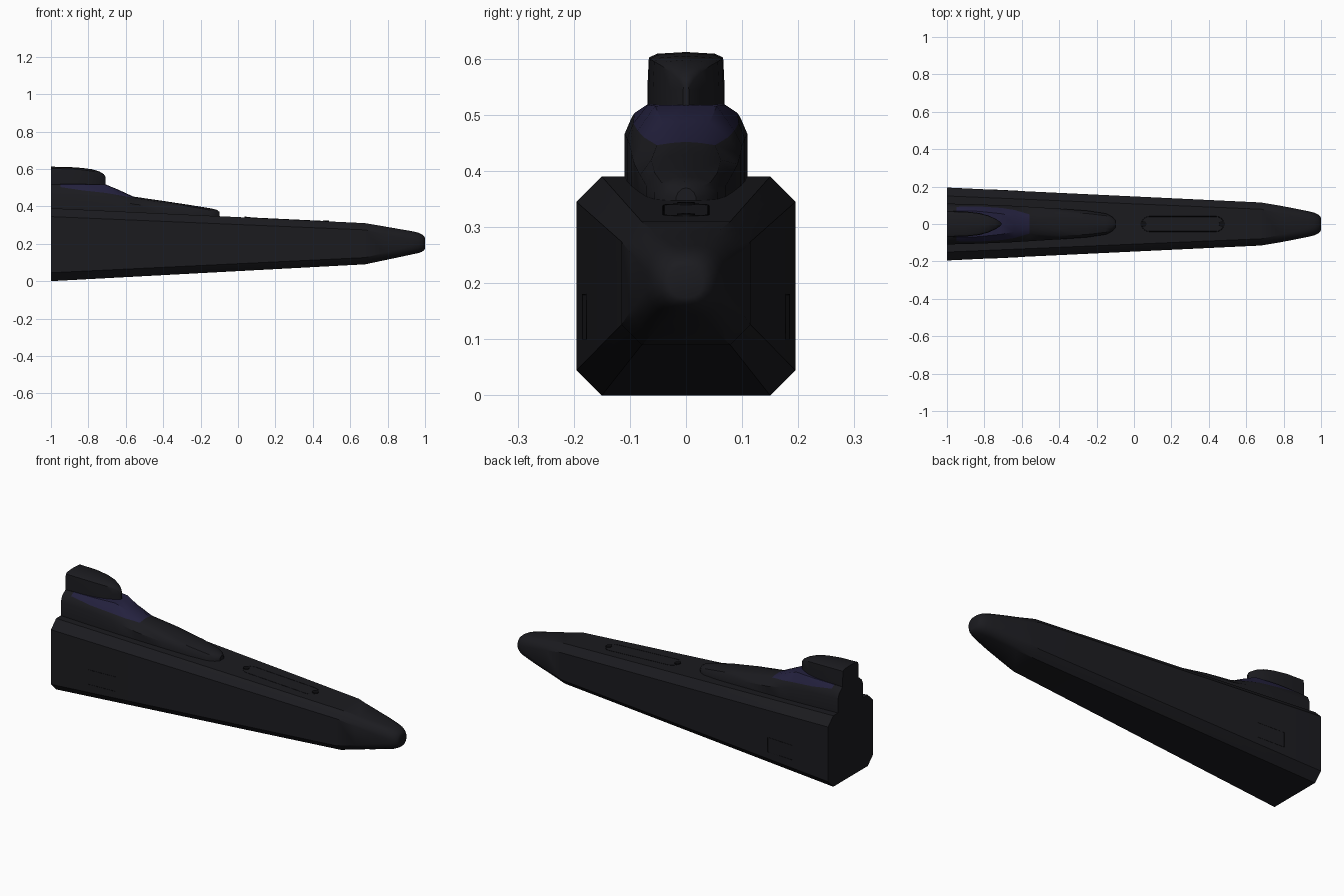
import bpy, bmesh, math

if "Cube" in bpy.data.objects:
    bpy.data.objects.remove(bpy.data.objects["Cube"])


def material(name, rgb):
    m = bpy.data.materials.new(name)
    m.diffuse_color = (*rgb, 1)
    m.use_nodes = True
    m.node_tree.nodes["Principled BSDF"].inputs["Base Color"].default_value = m.diffuse_color
    return m


HULL = material("dark_hull", (0.011, 0.011, 0.014))
GLASS = material("violet_glass", (0.017, 0.015, 0.048))
LINE = material("panel_line", (0.004, 0.004, 0.005))


def finish(obj, angle=30):
    bpy.ops.object.select_all(action='DESELECT')
    obj.select_set(True)
    bpy.context.view_layer.objects.active = obj
    bpy.ops.object.shade_smooth_by_angle(angle=math.radians(angle))


def loft(name, rings, mats, pick=None, angle=30):
    """Skin closed rings along x, with flat caps at both ends."""
    bm = bmesh.new()
    vs = [[bm.verts.new(p) for p in r] for r in rings]
    n = len(rings[0])
    for i in range(len(rings) - 1):
        for j in range(n):
            k = (j + 1) % n
            f = bm.faces.new((vs[i][j], vs[i][k], vs[i + 1][k], vs[i + 1][j]))
            if pick and pick(i, j):
                f.material_index = 1
    bm.faces.new(vs[0])
    bm.faces.new(vs[-1])
    bmesh.ops.recalc_face_normals(bm, faces=bm.faces)
    me = bpy.data.meshes.new(name)
    bm.to_mesh(me)
    bm.free()
    for m in mats:
        me.materials.append(m)
    obj = bpy.data.objects.new(name, me)
    bpy.context.collection.objects.link(obj)
    finish(obj, angle)
    return obj


def hull_ring(x, w, z0, z1, c, rnd):
    """Rectangle with corners blended from chamfer (rnd 0) to arc (rnd 1)."""
    zc, h = (z0 + z1) / 2, (z1 - z0) / 2
    ring = []
    for q in range(4):
        sy, sz = ((1, 1), (-1, 1), (-1, -1), (1, -1))[q]
        for k in range(5):
            t = k / 4 if q % 2 == 0 else 1 - k / 4
            a = t * math.pi / 2
            u = (1 - rnd) * (1 - t) + rnd * math.cos(a)
            v = (1 - rnd) * t + rnd * math.sin(a)
            ring.append((x, sy * (w - c + c * u), zc + sz * (h - c + c * v)))
    return ring


# Main hull with chamfered body and rounded nose
hull = [(-1, .195, 0, .39, .045, 0), (.68, .115, .09, .31, .036, 0),
        (.78, .098, .111, .293, .04, .5), (.86, .083, .128, .279, .044, .9),
        (.93, .069, .143, .267, .046, 1), (.965, .06, .15, .259, .045, 1),
        (.985, .05, .158, .249, .04, 1), (.996, .04, .166, .239, .034, 1),
        (1, .03, .174, .23, .026, 1)]
loft("main_hull", [hull_ring(*s) for s in hull], [HULL])


def half_ring(x, pts):
    """Mirror a half profile running from base edge to the top centre."""
    return [(x, y, z) for y, z in pts] + [(x, -y, z) for y, z in pts[-2::-1]]


def deck(x):
    return .39 - .08 * (x + 1) / 1.68


def flank(x):
    return .195 - .08 * (x + 1) / 1.68


# Dorsal fairing: x, side width, shoulder z, inner width, inner z, top width, top z
fairing = [(-1, .11, .465, .097, .495, .07, .517),
           (-.95, .108, .463, .092, .503, .07, .518),
           (-.83, .105, .458, .094, .485, .068, .518),
           (-.71, .1, .445, .086, .472, .055, .516),
           (-.64, .097, .43, .075, .46, .042, .487),
           (-.56, .092, .412, .052, .446, .025, .45),
           (-.4, .082, .393, .062, .42, .03, .427),
           (-.25, .071, .374, .056, .397, .028, .404),
           (-.15, .056, .362, .044, .38, .022, .388),
           (-.115, .038, .357, .03, .373, .015, .38),
           (-.098, .018, .353, .014, .362, .007, .368)]
rings = [half_ring(x, [(w, deck(x) - .01), (w, a), (w2, b), (w3, t), (0, t + .002)])
         for x, w, a, w2, b, w3, t in fairing]
loft("dorsal_fairing_with_canopy", rings, [HULL, GLASS],
     lambda i, j: 1 <= i <= 4 and 2 <= j <= 5, 35)

# Upper pod above the canopy: x, half width, top z
pod = [(-1, .069, .612), (-.9, .067, .61), (-.83, .059, .605), (-.78, .046, .598),
       (-.74, .028, .586), (-.718, .014, .572), (-.708, .005, .558)]
loft("upper_pod", [half_ring(x, [(w, .505), (w, .545), (w * .96, t - .01),
                                 (w * .75, t - .003), (0, t)])
                   for x, w, t in pod], [HULL], angle=40)


def seam(name, pts, cyclic=True, r=.0015):
    cu = bpy.data.curves.new(name, 'CURVE')
    cu.dimensions = '3D'
    cu.bevel_depth = r
    cu.bevel_resolution = 0
    sp = cu.splines.new('POLY')
    sp.points.add(len(pts) - 1)
    for p, co in zip(sp.points, pts):
        p.co = (*co, 1)
    sp.use_cyclic_u = cyclic
    cu.materials.append(LINE)
    bpy.context.collection.objects.link(bpy.data.objects.new(name, cu))


# Capsule-shaped hatch seam on the deck
hatch = []
for cx, start in ((.44, -90), (.08, 90)):
    for k in range(9):
        a = math.radians(start + k * 22.5)
        x = cx + .04 * math.cos(a)
        hatch.append((x, .04 * math.sin(a), deck(x)))
seam("deck_hatch_seam", hatch)

# Round fasteners at each end of the hatch
for n, x in (("rear", .05), ("front", .47)):
    bpy.ops.mesh.primitive_cylinder_add(vertices=24, radius=.016, depth=.008,
                                        location=(x, 0, deck(x)),
                                        rotation=(0, math.atan(.08 / 1.68), 0))
    o = bpy.context.object
    o.name = n + "_deck_fastener"
    o.data.materials.append(LINE)
    finish(o)

# Access panel seams on both flanks
for s, side in ((-1, "right"), (1, "left")):
    seam(side + "_access_panel_seam",
         [(x, s * flank(x), z) for x, z in ((-.78, .1), (-.62, .1), (-.62, .18), (-.78, .18))], r=.001)
